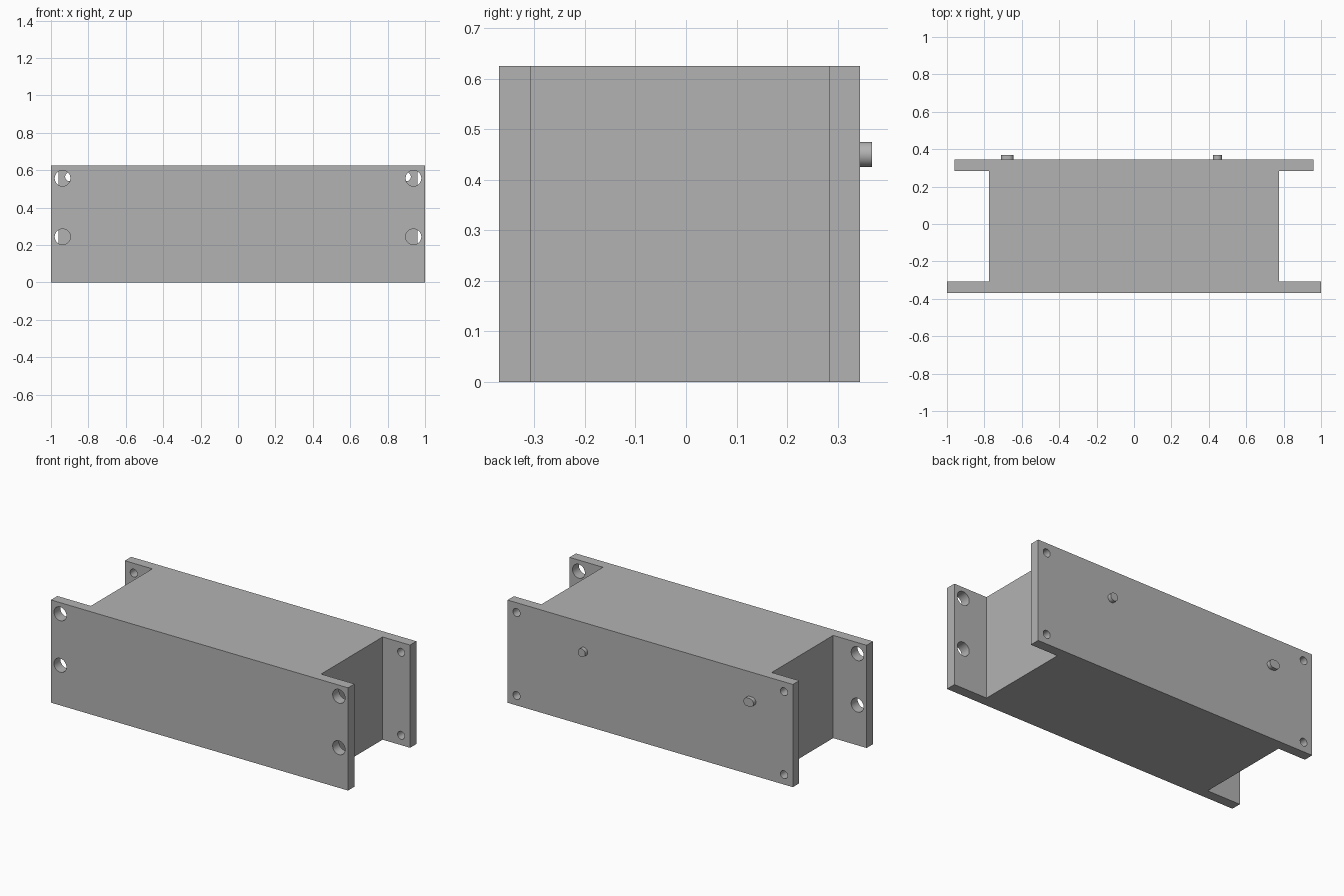
import bpy
import bmesh
import math

cube = bpy.data.objects.get("Cube")
if cube:
    bpy.data.objects.remove(cube, do_unlink=True)

HEIGHT = 0.625
FRONT, FRONT_IN, BACK_IN, BACK, PIN_TIP = -0.37, -0.308, 0.283, 0.344, 0.368

grey = bpy.data.materials.new("plain grey")
grey.use_nodes = True
colour = (0.45, 0.45, 0.45, 1)
grey.diffuse_color = colour
grey.node_tree.nodes["Principled BSDF"].inputs["Base Color"].default_value = colour


def extrude(name, outline, vector):
    """Solid made by sweeping a closed outline along a vector."""
    bm = bmesh.new()
    face = bm.faces.new([bm.verts.new(p) for p in outline])
    swept = bmesh.ops.extrude_face_region(bm, geom=[face], use_keep_orig=True)
    verts = [v for v in swept["geom"] if isinstance(v, bmesh.types.BMVert)]
    bmesh.ops.translate(bm, verts=verts, vec=vector)
    bmesh.ops.recalc_face_normals(bm, faces=bm.faces)
    mesh = bpy.data.meshes.new(name)
    bm.to_mesh(mesh)
    bm.free()
    mesh.materials.append(grey)
    obj = bpy.data.objects.new(name, mesh)
    bpy.context.collection.objects.link(obj)
    return obj


def peg(name, x, z, radius, y0, y1, stretch=0.0, sides=32):
    """Round or slot-shaped rod running along y."""
    outline = []
    for i in range(sides):
        a = math.tau * (i + 0.5) / sides
        shift = math.copysign(stretch, math.cos(a))
        outline.append((x + shift + radius * math.cos(a), y0,
                        z + radius * math.sin(a)))
    return extrude(name, outline, (0, y1 - y0, 0))


def smooth(obj):
    bpy.ops.object.select_all(action='DESELECT')
    obj.select_set(True)
    bpy.context.view_layer.objects.active = obj
    bpy.ops.object.shade_smooth_by_angle(angle=math.radians(30))


# Body block with a wide front flange and a narrower back flange
half = [(1, FRONT), (1, FRONT_IN), (0.775, FRONT_IN),
        (0.775, BACK_IN), (0.96, BACK_IN), (0.96, BACK)]
profile = half + [(-x, y) for x, y in reversed(half)]
body = extrude("flanged_body", [(x, y, 0) for x, y in profile], (0, 0, HEIGHT))

# Mounting holes through both flanges
cutters = []
for side in (-1, 1):
    for z in (0.244, 0.557):
        cutters.append(peg("front_hole_cutter", side * 0.938, z, 0.042,
                           FRONT - 0.05, FRONT_IN + 0.05))
    for z in (0.06, HEIGHT - 0.06):
        cutters.append(peg("back_hole_cutter", side * 0.9, z, 0.024,
                           BACK_IN - 0.05, BACK + 0.05))

bpy.context.view_layer.objects.active = body
for cutter in cutters:
    cutter.hide_render = True
    mod = body.modifiers.new("hole", 'BOOLEAN')
    mod.operation = 'DIFFERENCE'
    mod.solver = 'EXACT'
    mod.object = cutter
    bpy.ops.object.modifier_apply(modifier=mod.name)
    bpy.data.objects.remove(cutter, do_unlink=True)
smooth(body)

# Locating pins on the back face, one round and one slot-shaped
smooth(peg("round_pin", 0.446, 0.45, 0.025, BACK, PIN_TIP))
smooth(peg("slot_pin", -0.678, 0.45, 0.025, BACK, PIN_TIP, stretch=0.0085))
